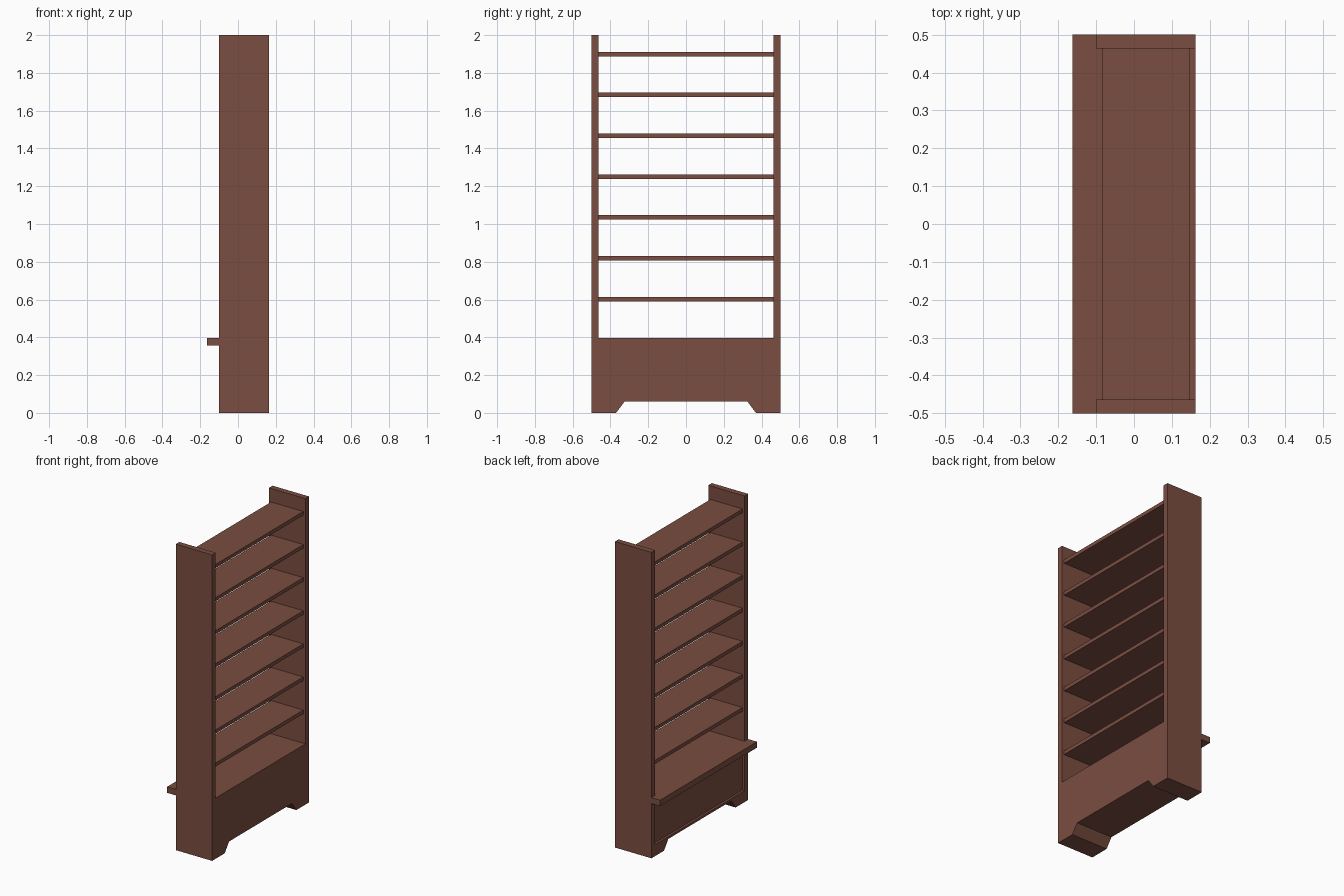
import bpy
import bmesh

if "Cube" in bpy.data.objects:
    bpy.data.objects.remove(bpy.data.objects["Cube"])

wood = bpy.data.materials.new("brown wood")
wood.diffuse_color = (0.195, 0.075, 0.052, 1)
wood.use_nodes = True
wood.node_tree.nodes["Principled BSDF"].inputs["Base Color"].default_value = wood.diffuse_color


def extrude_x(name, profile, x0, x1):
    """Solid made by extruding a (y, z) outline from x0 to x1."""
    bm = bmesh.new()
    face = bm.faces.new([bm.verts.new((x0, y, z)) for y, z in profile])
    moved = bmesh.ops.extrude_face_region(bm, geom=[face], use_keep_orig=True)["geom"]
    verts = [v for v in moved if isinstance(v, bmesh.types.BMVert)]
    bmesh.ops.translate(bm, vec=(x1 - x0, 0, 0), verts=verts)
    bmesh.ops.recalc_face_normals(bm, faces=bm.faces)
    mesh = bpy.data.meshes.new(name)
    bm.to_mesh(mesh)
    bm.free()
    mesh.materials.append(wood)
    obj = bpy.data.objects.new(name, mesh)
    bpy.context.collection.objects.link(obj)
    return obj


def board(name, x0, x1, half_y, z0, z1):
    outline = [(-half_y, z0), (half_y, z0), (half_y, z1), (-half_y, z1)]
    return extrude_x(name, outline, x0, x1)


FRONT, BACK = -0.10, 0.163
INNER = 0.463       # inside face of the side panels
BASE_TOP = 0.397

# Side panels, solid base and sloped feet as one mirrored outline
half = [(0.325, 0.06), (0.37, 0), (0.5, 0), (0.5, 2), (INNER, 2), (INNER, BASE_TOP)]
carcass = extrude_x("carcass", half + [(-y, z) for y, z in reversed(half)], FRONT, BACK)

# Shallow recessed panel below the ledge
cutter = board("panel_recess_cutter", FRONT - 0.05, FRONT + 0.015, INNER, 0.075, 0.358)
cutter.hide_render = True
cutter.hide_viewport = True
cut = carcass.modifiers.new("panel_recess", "BOOLEAN")
cut.operation = "DIFFERENCE"
cut.solver = "EXACT"
cut.object = cutter

# Projecting ledge
board("ledge", -0.163, FRONT, 0.5, 0.358, BASE_TOP)

# Seven evenly spaced shelves, set in from both edges
for i in range(7):
    top = 0.614 + i * 0.2163
    board(f"shelf_{i + 1}", -0.085, 0.148, INNER, top - 0.024, top)
